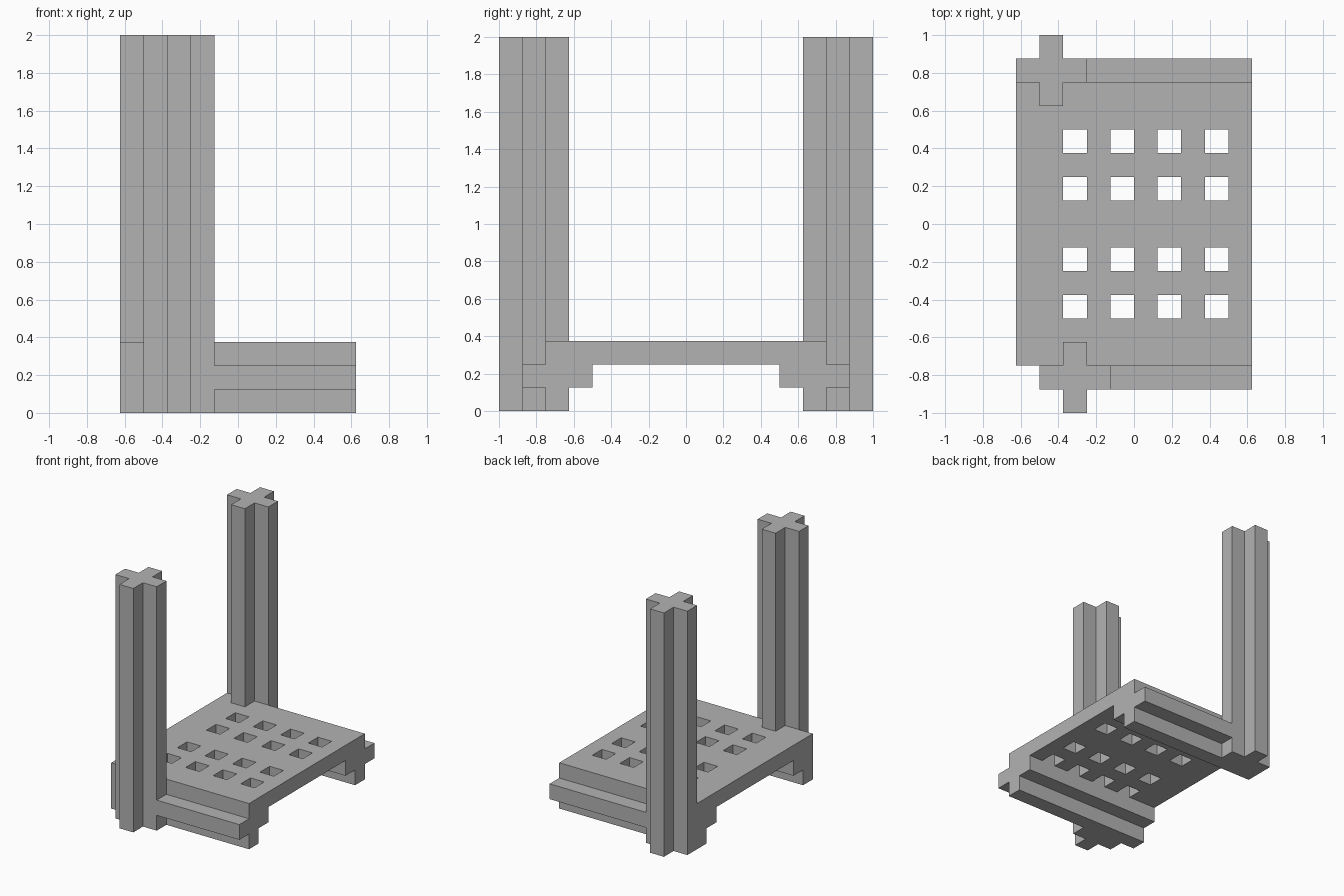
import bpy
import bmesh
from mathutils import Vector

cube = bpy.data.objects.get("Cube")
if cube:
    bpy.data.objects.remove(cube, do_unlink=True)

U = 0.125  # module that every part is built on

grey = bpy.data.materials.new("plain grey")
grey.use_nodes = True
colour = (0.45, 0.45, 0.45, 1)
grey.diffuse_color = colour
grey.node_tree.nodes["Principled BSDF"].inputs["Base Color"].default_value = colour


def add_object(name, bm):
    bmesh.ops.recalc_face_normals(bm, faces=bm.faces)
    mesh = bpy.data.meshes.new(name)
    bm.to_mesh(mesh)
    bm.free()
    mesh.materials.append(grey)
    obj = bpy.data.objects.new(name, mesh)
    bpy.context.collection.objects.link(obj)
    return obj


def extrude(name, points, direction):
    """Sweep a closed outline, given in modules, along a straight line."""
    bm = bmesh.new()
    face = bm.faces.new([bm.verts.new(Vector(p) * U) for p in points])
    moved = bmesh.ops.extrude_face_region(bm, geom=[face], use_keep_orig=True)["geom"]
    verts = [v for v in moved if isinstance(v, bmesh.types.BMVert)]
    bmesh.ops.translate(bm, verts=verts, vec=Vector(direction) * U)
    return add_object(name, bm)


def add_box(bm, low, high):
    low, high = Vector(low) * U, Vector(high) * U
    verts = bmesh.ops.create_cube(bm, size=1)["verts"]
    bmesh.ops.scale(bm, verts=verts, vec=high - low)
    bmesh.ops.translate(bm, verts=verts, vec=(low + high) / 2)


# Platform: deck with a stepped runner under each side, as one profile
half = [(4, 2), (4, 1), (5, 1), (5, 0), (6, 0), (6, 1), (7, 1), (7, 2), (6, 2), (6, 3)]
outline = half + [(-y, z) for y, z in reversed(half)]
platform = extrude("platform", [(-5, y, z) for y, z in outline], (10, 0, 0))

# Cutter: rows of square holes, and the runner ledges stopped at the posts
bm = bmesh.new()
for x in (-3, -1, 1, 3):
    for y in (-4, -2, 1, 3):
        add_box(bm, (x, y, 1.5), (x + 1, y + 1, 4))
add_box(bm, (-6, -8, -1), (-1, -6, 4))
add_box(bm, (-6, 6, -1), (-2, 8, 4))
cutter = add_object("platform_cutter", bm)
cutter.hide_render = True

cut = platform.modifiers.new("holes", 'BOOLEAN')
cut.operation = 'DIFFERENCE'
cut.solver = 'EXACT'
cut.object = cutter
bpy.context.view_layer.objects.active = platform
bpy.ops.object.modifier_apply(modifier=cut.name)
bpy.data.objects.remove(cutter, do_unlink=True)

# Posts: plus-shaped columns standing beside the platform
arm = [(0.5, 1.5), (0.5, 0.5), (1.5, 0.5)]
plus = []
for turn in range(4):
    plus += reversed(arm)
    arm = [(-y, x) for x, y in arm]
plus = [p for p in plus]
for name, cx, cy in (("front_post", -2.5, -6.5), ("back_post", -3.5, 6.5)):
    extrude(name, [(cx + x, cy + y, 0) for x, y in plus], (0, 0, 16))
